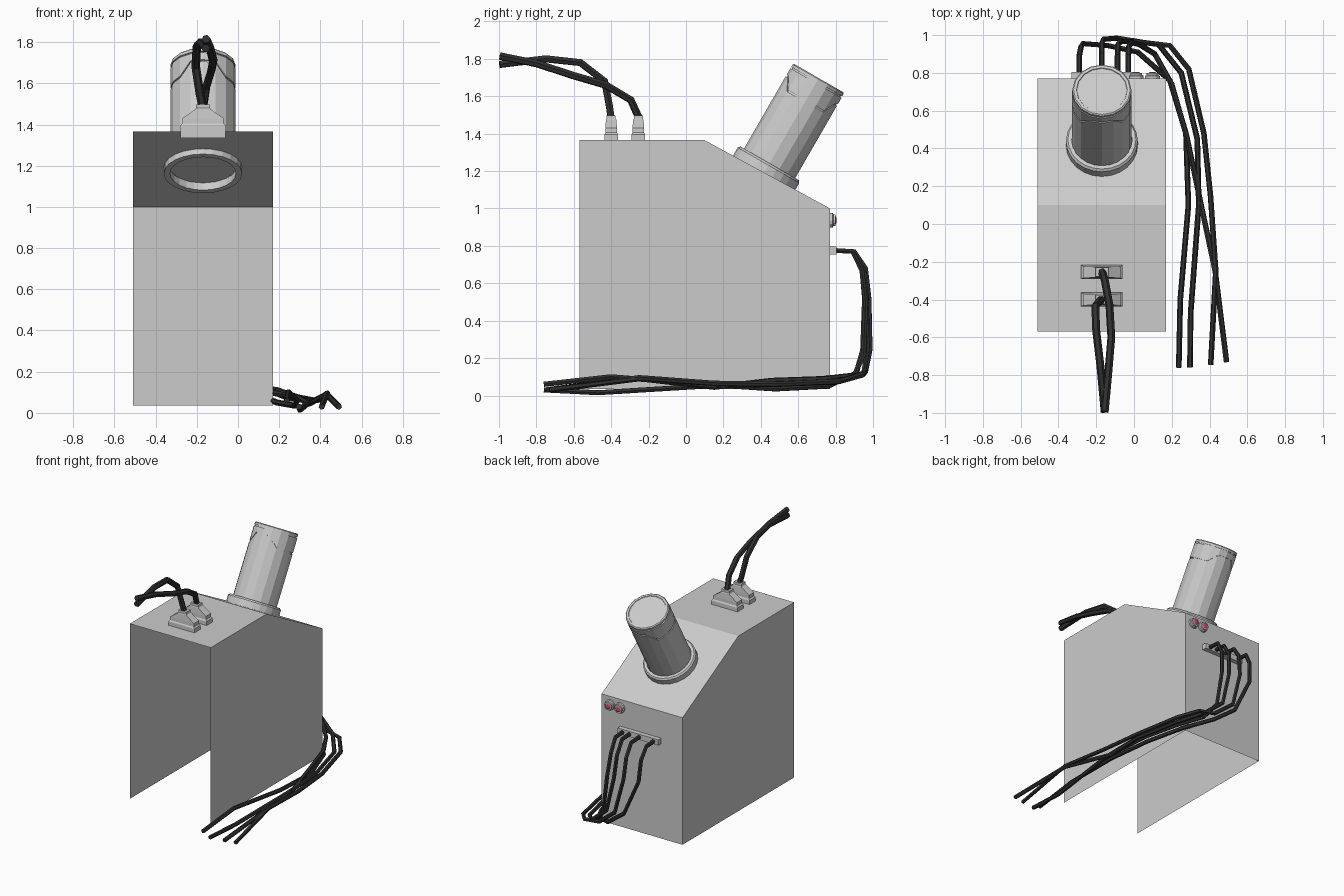
import bpy, bmesh, math
from mathutils import Matrix, Vector

if "Cube" in bpy.data.objects:
    bpy.data.objects.remove(bpy.data.objects["Cube"])

CX = -0.17  # centre line of the cabinet


def finish(name, bm, mat=None):
    bmesh.ops.remove_doubles(bm, verts=bm.verts, dist=1e-5)
    bmesh.ops.recalc_face_normals(bm, faces=bm.faces)
    me = bpy.data.meshes.new(name)
    bm.to_mesh(me)
    bm.free()
    ob = bpy.data.objects.new(name, me)
    bpy.context.collection.objects.link(ob)
    if mat:
        me.materials.append(mat)
    return ob


def material(name, color):
    m = bpy.data.materials.new(name)
    m.diffuse_color = color
    m.use_nodes = True
    m.node_tree.nodes["Principled BSDF"].inputs["Base Color"].default_value = m.diffuse_color
    return m


def lathe(name, profile, n, matrix, closed=False, mat=None):
    """Revolve (radius, height) points; height may be a function of angle."""
    bm = bmesh.new()
    rings = []
    for r, h in profile:
        ring = []
        for i in range(n):
            a = 2 * math.pi * i / n
            z = h(a) if callable(h) else h
            ring.append(bm.verts.new(matrix @ Vector((r * math.cos(a), r * math.sin(a), z))))
        rings.append(ring)
    pairs = list(zip(rings, rings[1:]))
    if closed:
        pairs.append((rings[-1], rings[0]))
    for lo, hi in pairs:
        for i in range(n):
            j = (i + 1) % n
            bm.faces.new((lo[i], lo[j], hi[j], hi[i]))
    if not closed:
        bm.faces.new(rings[-1])
    return finish(name, bm, mat)


def stack(name, layers, x, y):
    """Closed solid of rectangular layers (half x, half y, z)."""
    bm = bmesh.new()
    rings = [[bm.verts.new((x + sx * hx, y + sy * hy, z))
              for sx, sy in ((-1, -1), (1, -1), (1, 1), (-1, 1))] for hx, hy, z in layers]
    for lo, hi in zip(rings, rings[1:]):
        for i in range(4):
            j = (i + 1) % 4
            bm.faces.new((lo[i], lo[j], hi[j], hi[i]))
    bm.faces.new(rings[0][::-1])
    bm.faces.new(rings[-1])
    return finish(name, bm)


def cable(name, points, radius, mat):
    cu = bpy.data.curves.new(name, 'CURVE')
    cu.dimensions = '3D'
    cu.bevel_depth = radius
    cu.bevel_resolution = 1
    cu.use_fill_caps = True
    sp = cu.splines.new('POLY')
    sp.points.add(len(points) - 1)
    for p, co in zip(sp.points, points):
        p.co = (*co, 1)
    sp.use_smooth = False
    cu.materials.append(mat)
    ob = bpy.data.objects.new(name, cu)
    bpy.context.collection.objects.link(ob)


black = material("cable_black", (0.03, 0.03, 0.03, 1))
red = material("button_red", (0.6, 0.08, 0.13, 1))

# Cabinet: thin shell, open at the front and bottom
side = [(-0.57, 0.035), (-0.57, 1.365), (0.10, 1.365), (0.77, 1.0), (0.77, 0.035)]
bm = bmesh.new()
left = [bm.verts.new((-0.51, y, z)) for y, z in side]
right = [bm.verts.new((0.17, y, z)) for y, z in side]
bm.faces.new(left[::-1])
bm.faces.new(right)
for i in (1, 2, 3):
    bm.faces.new((left[i], left[i + 1], right[i + 1], right[i]))
finish("cabinet_shell", bm)

# Tilted canister with a stepped panel groove, a lip and a collar
tilt = Matrix.Translation((CX, 0.4185, 1.192)) @ Matrix.Rotation(math.radians(-30), 4, 'X')
L = 0.583


def step(offset):
    return lambda a: L + offset - (0.142 if abs(math.sin(a)) < 0.8 else 0.075)


lathe("canister", [(0.158, 0), (0.158, step(-0.005)), (0.151, step(-0.005)),
                   (0.151, step(0.005)), (0.158, step(0.005)), (0.158, L - 0.03),
                   (0.15, L - 0.03), (0.15, L - 0.022), (0.157, L - 0.022),
                   (0.157, L - 0.006), (0.15, L), (0.135, L), (0.133, L - 0.004)], 16, tilt)
lathe("canister_collar", [(0.16, -0.035), (0.19, -0.035), (0.19, 0.045), (0.18, 0.057),
                          (0.16, 0.057)], 24, tilt, closed=True)

# Top plugs
for i, y in enumerate((-0.40, -0.255)):
    stack(f"top_plug_{i}", [(0.11, 0.037, 1.335), (0.11, 0.037, 1.395), (0.10, 0.031, 1.405),
                            (0.10, 0.031, 1.43), (0.036, 0.028, 1.475), (0.034, 0.024, 1.48),
                            (0.034, 0.024, 1.497)], CX, y)

# Top cables
cable("top_cable_0", [(-0.17, -0.40, 1.48), (-0.185, -0.41, 1.55), (-0.205, -0.435, 1.68),
                      (-0.20, -0.565, 1.78), (-0.178, -0.75, 1.80), (-0.155, -0.997, 1.77)],
      0.021, black)
cable("top_cable_1", [(-0.17, -0.25, 1.48), (-0.155, -0.295, 1.58), (-0.13, -0.43, 1.66),
                      (-0.12, -0.60, 1.71), (-0.137, -0.80, 1.775), (-0.155, -0.995, 1.815)],
      0.021, black)

# Back buttons
for i, x in enumerate((0.012, 0.098)):
    m = Matrix.Translation((x, 0.77, 0.937)) @ Matrix.Rotation(math.radians(-90), 4, 'X')
    lathe(f"button_ring_{i}", [(0.039, 0), (0.039, 0.014), (0.031, 0.018), (0.031, 0.03),
                               (0.023, 0.03), (0.023, 0)], 12, m, closed=True)
    lathe(f"button_{i}", [(0.023, 0.0), (0.023, 0.028), (0.014, 0.034)], 12, m, mat=red)

# Back socket strip
stack("back_socket_strip", [(0.17, 0.0175, 0.755), (0.17, 0.0175, 0.797)], -0.16, 0.7875)

# Back cables: out of the strip, down, round the corner and forward on the floor
paths = [
    [(-0.29, 0.80, 0.775), (-0.29, 0.89, 0.77), (-0.28, 0.94, 0.68), (-0.27, 0.955, 0.52),
     (-0.14, 0.945, 0.24), (0.02, 0.91, 0.12), (0.19, 0.76, 0.05), (0.275, 0.48, 0.035),
     (0.288, 0.10, 0.06), (0.245, -0.40, 0.10), (0.237, -0.76, 0.06)],
    [(-0.17, 0.80, 0.775), (-0.17, 0.90, 0.77), (-0.17, 0.96, 0.68), (-0.16, 0.978, 0.52),
     (-0.09, 0.984, 0.25), (0.06, 0.96, 0.13), (0.19, 0.945, 0.11), (0.29, 0.82, 0.075),
     (0.37, 0.48, 0.06), (0.405, 0.15, 0.065), (0.433, -0.25, 0.095), (0.406, -0.745, 0.03)],
    [(-0.087, 0.80, 0.775), (-0.087, 0.89, 0.77), (-0.085, 0.95, 0.67), (-0.07, 0.965, 0.50),
     (-0.01, 0.968, 0.24), (0.13, 0.95, 0.12), (0.25, 0.80, 0.07), (0.335, 0.45, 0.06),
     (0.343, 0.10, 0.05), (0.30, -0.40, 0.035), (0.296, -0.76, 0.03)],
    [(-0.03, 0.80, 0.775), (-0.03, 0.89, 0.77), (-0.028, 0.94, 0.67), (-0.01, 0.96, 0.50),
     (0.03, 0.95, 0.22), (0.11, 0.90, 0.11), (0.20, 0.74, 0.09), (0.28, 0.46, 0.08),
     (0.345, 0.15, 0.045), (0.43, -0.25, 0.09), (0.49, -0.73, 0.03)],
]
paths[2][9] = (0.30, -0.47, 0.015)  # rests on the floor
for i, p in enumerate(paths):
    cable(f"back_cable_{i}", p, 0.015, black)
